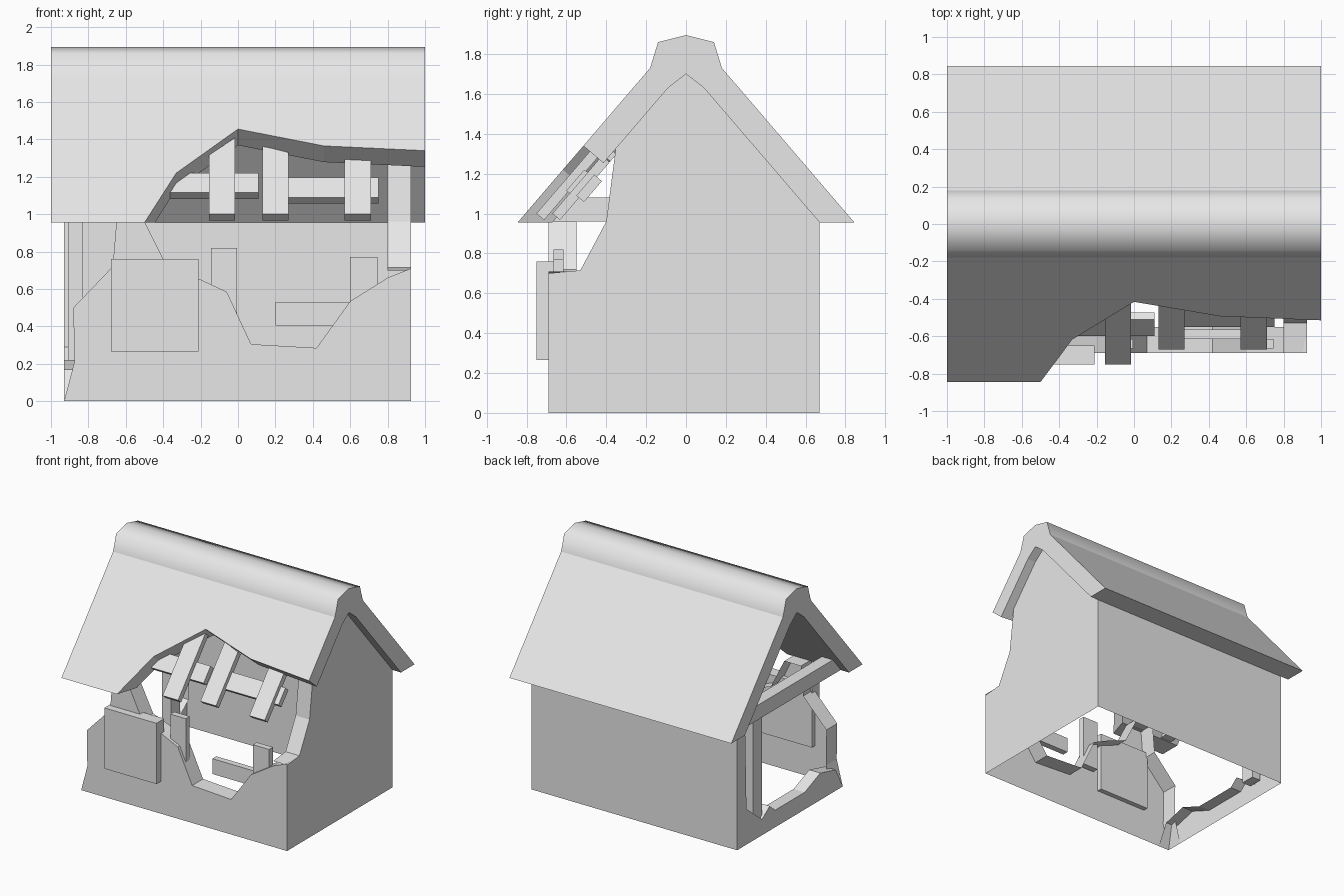
import bpy, bmesh
from mathutils import Vector

if "Cube" in bpy.data.objects:
    bpy.data.objects.remove(bpy.data.objects["Cube"], do_unlink=True)

grey = bpy.data.materials.new("plain_grey")
grey.use_nodes = True
COLOUR = (0.8, 0.8, 0.8, 1)
grey.diffuse_color = COLOUR
grey.node_tree.nodes["Principled BSDF"].inputs["Base Color"].default_value = COLOUR


def finish(name, bm):
    mesh = bpy.data.meshes.new(name)
    bm.to_mesh(mesh)
    bm.free()
    mesh.materials.append(grey)
    obj = bpy.data.objects.new(name, mesh)
    bpy.context.scene.collection.objects.link(obj)
    return obj


def prism(name, points, offset):
    """Polygon swept along an offset into a closed solid."""
    bm = bmesh.new()
    face = bm.faces.new([bm.verts.new(p) for p in points])
    swept = bmesh.ops.extrude_face_region(bm, geom=[face], use_keep_orig=True)
    verts = [g for g in swept["geom"] if isinstance(g, bmesh.types.BMVert)]
    bmesh.ops.translate(bm, verts=verts, vec=Vector(offset))
    bmesh.ops.recalc_face_normals(bm, faces=bm.faces)
    return finish(name, bm)


def box(name, x, y, z):
    corners = [(x[0], y[0], z[0]), (x[1], y[0], z[0]),
               (x[1], y[0], z[1]), (x[0], y[0], z[1])]
    return prism(name, corners, (0, y[1] - y[0], 0))


def wall(name, points, inward=None, first_broken=0, last_broken=0):
    """Single-sided wall with a lip turned inward along its broken edges."""
    bm = bmesh.new()
    verts = [bm.verts.new(p) for p in points]
    bm.faces.new(verts)
    if inward:
        inner = {}
        count = len(verts)
        for i in range(first_broken, last_broken):
            a, b = i % count, (i + 1) % count
            for k in (a, b):
                if k not in inner:
                    inner[k] = bm.verts.new(verts[k].co + Vector(inward))
            bm.faces.new((verts[b], verts[a], inner[a], inner[b]))
    return finish(name, bm)


# Roof slope: y gained per unit of z, and the direction into the roof
RUN = 0.858
INTO = Vector((0, 0.759, -0.651))


def on_slope(outline, y0, z0):
    return [(x, y0 + (z - z0) * RUN, z) for x, z in outline]


# Roof shell with a raised ridge cap
outer = [(0.845, 0.955), (0.18, 1.73), (0.14, 1.86)]
inner = [(0.09, 1.63), (0.67, 0.955)]
half = outer + [(0, 1.895)]
profile = half + [(-y, z) for y, z in reversed(outer)]
profile += [(-y, z) for y, z in reversed(inner)] + [(0, 1.70)] + inner
roof = prism("roof", [(-1, y, z) for y, z in profile], (2, 0, 0))
for face in roof.data.polygons:
    face.use_smooth = face.center.z > 1.73 and abs(face.normal.x) < 0.5

# Broken hole in the front slope
hole = [(-0.66, 0.7), (-0.5, 0.955), (-0.33, 1.22), (0, 1.455),
        (0.46, 1.365), (1.1, 1.335), (1.1, 0.7)]
start = [Vector(p) - INTO * 0.05 for p in on_slope(hole, -0.845, 0.955)]
cutter = prism("roof_cutter", start, INTO * 0.35)
cutter.hide_render = True
cut = roof.modifiers.new("break", "BOOLEAN")
cut.operation = "DIFFERENCE"
cut.solver = "EXACT"
cut.object = cutter
bpy.context.view_layer.objects.active = roof
bpy.ops.object.modifier_apply(modifier=cut.name)
bpy.data.objects.remove(cutter, do_unlink=True)

# Walls
L, R, F, B = -0.93, 0.925, -0.69, 0.67
wall("back_wall", [(R, B, 0), (L, B, 0), (L, B, 0.955), (R, B, 0.955)])

front = [(L, 0), (R, 0), (R, 0.71), (0.8, 0.66), (0.6, 0.535), (0.42, 0.285),
         (0.07, 0.305), (-0.06, 0.585), (-0.2, 0.65), (-0.38, 0.72),
         (-0.5, 0.96), (-0.65, 0.96), (-0.67, 0.72), (-0.88, 0.5), (-0.875, 0.21)]
wall("front_wall", [(x, F, z) for x, z in front], (0, 0.14, 0), 2, len(front))

left = [(F, 0), (B, 0), (B, 0.955), (0.09, 1.63), (0, 1.70), (-0.09, 1.63),
        (-0.35, 1.345), (-0.40, 0.96), (-0.53, 0.715), (F, 0.70)]
wall("left_gable_wall", [(R, y, z) for y, z in left], (-0.125, 0, 0), 6, 9)

right = [(B, 0), (F, 0), (-0.6, 0.17), (-0.4, 0.22), (-0.2, 0.14), (0.18, 0.14),
         (0.25, 0.2), (0.35, 0.13), (0.55, 0.29), (0.57, 1.07), (B, 0.955)]
wall("right_broken_wall", [(L, y, z) for y, z in right], (0.1, 0, 0), 1, 9)

# Timber frame in the open gable
box("tie_beam", (-0.93, -0.83), (-0.7, 0.7), (0.96, 1.08))
box("gable_post", (-0.91, -0.83), (0.32, 0.44), (0.12, 0.97))

# Shutter panel and exposed boards of the front wall
box("front_panel", (-0.68, -0.21), (-0.75, -0.65), (0.265, 0.76))
box("wall_stud_right", (-0.145, -0.005), (-0.665, -0.615), (0.4, 0.82))
box("wall_stud_left", (0.6, 0.745), (-0.665, -0.615), (0.4, 0.77))
box("wall_board", (0.2, 0.74), (-0.615, -0.565), (0.405, 0.53))


# Loose boards and battens following the roof slope
def plank(name, x0, x1, y, z, top0, top1):
    outline = [(x0, z), (x1, z), (x1, top1), (x0, top0)]
    prism(name, on_slope(outline, y, z), INTO * 0.05)


plank("roof_board_right", -0.155, -0.015, -0.75, 1.0, 1.315, 1.41)
plank("roof_board_middle", 0.13, 0.27, -0.67, 1.0, 1.365, 1.33)
plank("roof_board_left", 0.57, 0.71, -0.67, 1.0, 1.295, 1.29)
plank("roof_batten_right", -0.41, 0.11, -0.6, 1.115, 1.22, 1.22)
plank("roof_batten_left", 0.2, 0.75, -0.55, 1.09, 1.195, 1.195)
